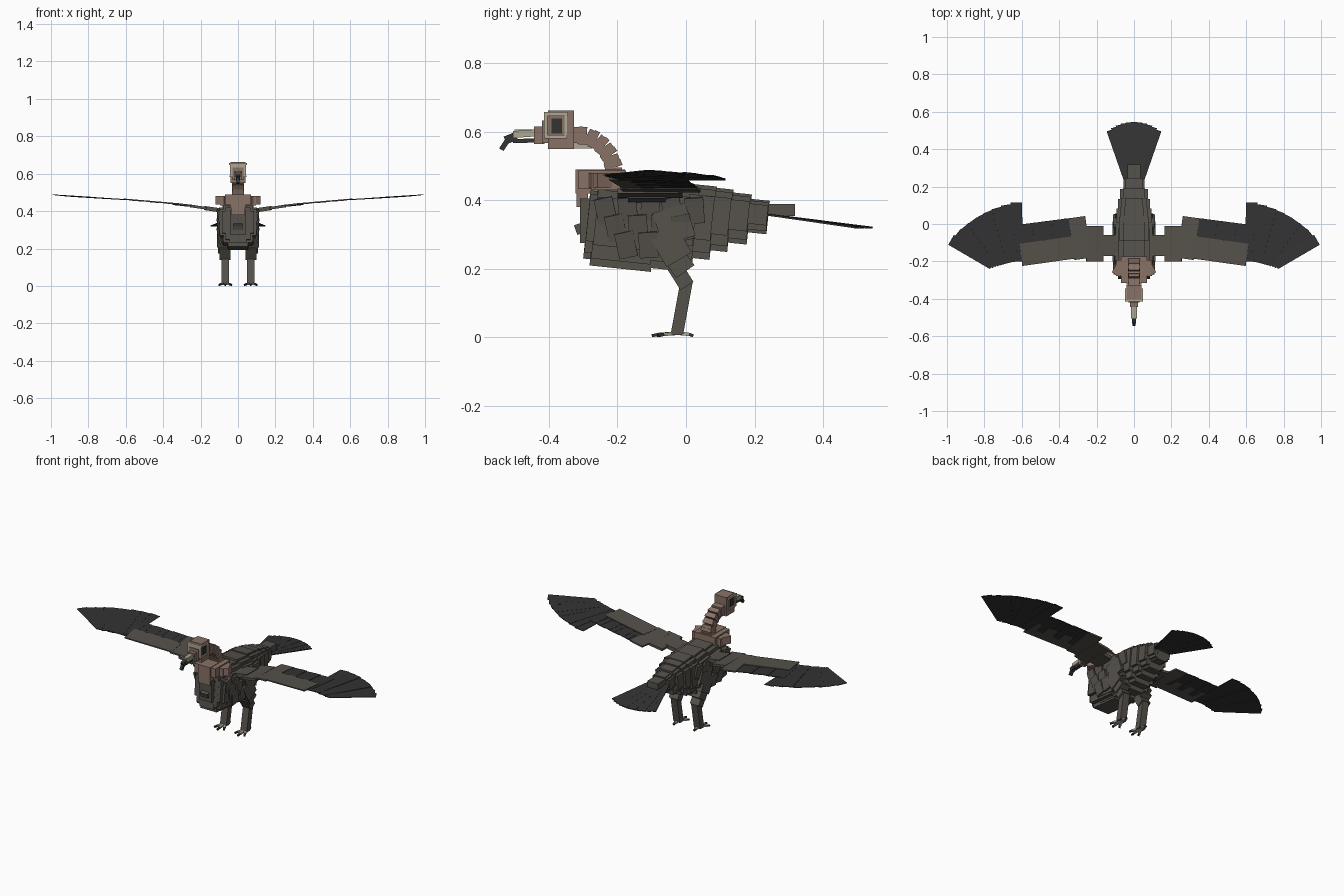
import bpy, bmesh, math
from mathutils import Vector, Matrix

if "Cube" in bpy.data.objects:
    bpy.data.objects.remove(bpy.data.objects["Cube"])


def material(name, rgb):
    m = bpy.data.materials.new(name)
    m.diffuse_color = (*rgb, 1)
    m.use_nodes = True
    m.node_tree.nodes["Principled BSDF"].inputs["Base Color"].default_value = m.diffuse_color
    return m


GREY = material("grey_brown_plumage", (0.092, 0.084, 0.071))
DARK = material("dark_feather", (0.033, 0.033, 0.033))
SKIN = material("brown_skin", (0.25, 0.168, 0.135))
TAN = material("pale_tan", (0.43, 0.39, 0.30))


def box(c, s, rx=0, ry=0, rz=0):
    """Matrix of a box from centre, size and rotation in degrees."""
    r = Matrix.Identity(4)
    for a, ax in ((rx, 'X'), (ry, 'Y'), (rz, 'Z')):
        r = Matrix.Rotation(math.radians(a), 4, ax) @ r
    return Matrix.Translation(c) @ r @ Matrix.Diagonal((*s, 1))


def plank(a, b, width, thick, side=None):
    """Matrix of a box running from a to b; side is the width direction."""
    a, b = Vector(a), Vector(b)
    d = (b - a).normalized()
    s = Vector(side) if side else d.cross(Vector((0, 0, 1)))
    s = (s - d * s.dot(d)).normalized()
    r = Matrix((s, d, s.cross(d))).transposed().to_4x4()
    size = Matrix.Diagonal((width, (b - a).length, thick, 1))
    return Matrix.Translation((a + b) / 2) @ r @ size


def part(name, mat, boxes, mirror=False):
    """One object made of many boxes, optionally mirrored across x."""
    bm = bmesh.new()
    for m in boxes:
        bmesh.ops.create_cube(bm, size=1, matrix=m)
    bmesh.ops.recalc_face_normals(bm, faces=bm.faces)
    me = bpy.data.meshes.new(name)
    bm.to_mesh(me)
    bm.free()
    me.materials.append(mat)
    ob = bpy.data.objects.new(name, me)
    bpy.context.collection.objects.link(ob)
    if mirror:
        ob.modifiers.new("Mirror", 'MIRROR').use_mirror_merge = False
    return ob


def lerp(a, b, t):
    return a + (b - a) * t


# Body: overlapping tilted slabs (y start, y end, bottom, top, half width)
slabs = [(-0.29, -0.2, 0.225, 0.425, 0.085), (-0.27, -0.09, 0.20, 0.435, 0.098),
         (-0.21, -0.03, 0.205, 0.445, 0.102), (-0.1, 0.03, 0.212, 0.447, 0.1),
         (0.0, 0.08, 0.23, 0.445, 0.094), (0.05, 0.13, 0.253, 0.436, 0.086),
         (0.1, 0.185, 0.275, 0.422, 0.074), (0.16, 0.24, 0.305, 0.403, 0.056)]
body = []
for y0, y1, b, t, w in slabs:
    y, z, l, h = (y0 + y1) / 2, (b + t) / 2, y1 - y0, t - b
    body += [box((0, y, z), (w * 1.1, l, h), -6),
             box((0, y, z + h * 0.02), (w * 1.6, l * 0.97, h * 0.86), -6),
             box((0, y, z + h * 0.06), (w * 2, l * 0.94, h * 0.6), -6)]
part("body", GREY, body)
part("breast", GREY, [box((0, -0.295, 0.34), (0.085, 0.03, 0.13)),
                      box((0, -0.308, 0.318), (0.05, 0.03, 0.03), 20)])
part("rump", GREY, [box((0, 0.26, 0.372), (0.07, 0.115, 0.036))])

# Overlapping flank feathers
flank = []
for r in range(3):
    for i in range(5 - r):
        flank.append(box((0.1 + 0.004 * (i % 2), -0.235 + 0.065 * i + 0.03 * r, 0.37 - 0.05 * r),
                         (0.012, 0.055, 0.075), 12 - 8 * (i % 3), 8))
part("flank_feathers", GREY, flank, True)

# Tail fan
tail = []
for i in range(-5, 6):
    a = math.radians(i * 4.6)
    L = 0.335 - 0.0008 * i * i
    p = Vector((0.006 * i, 0.21, 0.362 + 0.0006 * (i % 2)))
    tail.append(plank(p, p + Vector((math.sin(a) * L * 0.82, math.cos(a) * L, -0.042)), 0.032, 0.005))
part("tail_fan", DARK, tail)

# Ruff around the neck base
part("ruff", SKIN, [box((0, -0.235, 0.455), (0.19, 0.085, 0.05), 0),
                    box((0, -0.245, 0.46), (0.14, 0.14, 0.055)),
                    box((0, -0.25, 0.455), (0.08, 0.145, 0.07)),
                    box((0, -0.303, 0.425), (0.075, 0.034, 0.09)),
                    box((0.08, -0.24, 0.458), (0.05, 0.07, 0.045), 0, 0, 30),
                    box((-0.08, -0.24, 0.458), (0.05, 0.07, 0.045), 0, 0, -30)])

# Curved neck of short blocks
path = [Vector(p) for p in ((0, -0.208, 0.455), (0, -0.21, 0.495), (0, -0.222, 0.53),
                            (0, -0.24, 0.556), (0, -0.262, 0.575), (0, -0.29, 0.588), (0, -0.34, 0.592))]
neck = []
for a, b in zip(path, path[1:]):
    m = (a + b) / 2
    neck += [plank(a, m, 0.066, 0.052, (1, 0, 0)), plank(m, b, 0.06, 0.047, (1, 0, 0))]
part("neck", SKIN, neck)
part("throat", TAN, [box((0, -0.3, 0.564), (0.045, 0.055, 0.024))])

# Head, brow frame and eyes
part("head", SKIN, [box((0, -0.365, 0.606), (0.078, 0.076, 0.112)),
                    box((0, -0.405, 0.6), (0.06, 0.03, 0.065)),
                    box((0, -0.428, 0.59), (0.042, 0.03, 0.05))])
part("brow", TAN, [box((0, -0.38, 0.652), (0.094, 0.07, 0.012)),
                   box((0, -0.38, 0.586), (0.09, 0.066, 0.01)),
                   box((0, -0.41, 0.618), (0.088, 0.01, 0.065)),
                   box((0, -0.351, 0.618), (0.086, 0.008, 0.065))])
part("eye", DARK, [box((0.04, -0.377, 0.617), (0.006, 0.03, 0.045))], True)
part("eye_rim", SKIN, [box((0, -0.38, 0.618), (0.074, 0.055, 0.06))])

# Beak
part("beak", TAN, [plank((0, -0.41, 0.599), (0, -0.505, 0.592), 0.032, 0.02, (1, 0, 0)),
                   box((0, -0.47, 0.597), (0.022, 0.06, 0.02))])
part("beak_hook", DARK, [plank((0, -0.495, 0.588), (0, -0.528, 0.575), 0.022, 0.024, (1, 0, 0)),
                         plank((0, -0.52, 0.577), (0, -0.539, 0.548), 0.017, 0.015, (1, 0, 0)),
                         plank((0, -0.435, 0.575), (0, -0.505, 0.573), 0.02, 0.012, (1, 0, 0))])

# Legs
part("thigh", GREY, [box((0.09, -0.035, 0.33), (0.045, 0.1, 0.1), 18),
                     box((0.085, -0.045, 0.27), (0.055, 0.085, 0.1), 30),
                     box((0.076, -0.025, 0.225), (0.06, 0.065, 0.08), 35),
                     plank((0.07, -0.035, 0.21), (0.07, 0.003, 0.15), 0.058, 0.045, (1, 0, 0))], True)
part("shin", GREY, [plank((0.068, 0.002, 0.165), (0.068, -0.026, 0.012), 0.042, 0.036, (1, 0, 0))], True)
toes, claws = [], []
for dx, dy in ((-0.024, -0.042), (0, -0.055), (0.024, -0.042), (0, 0.034)):
    a, d = Vector((0.068, -0.025, 0.012)), Vector((dx, dy, -0.003))
    toes.append(plank(a, a + d, 0.014, 0.01))
    claws.append(plank(a + d * 0.95, a + d * 1.36 + Vector((0, 0, -0.003)), 0.01, 0.009))
part("toes", TAN, toes, True)
part("claws", DARK, claws, True)
part("ankle", GREY, [box((0.068, -0.027, 0.014), (0.04, 0.03, 0.014))], True)


def wing_z(x):
    pts = ((0, 0.39), (0.1, 0.405), (0.3, 0.434), (0.6, 0.46), (1.0, 0.485))
    for (x0, z0), (x1, z1) in zip(pts, pts[1:]):
        if x <= x1 or x1 == 1.0:
            return lerp(z0, z1, (x - x0) / (x1 - x0))


def feathers(n, root0, root1, tip0, tip1, width, bulge=0):
    """Row of flat feathers from a root line to a (bulging) tip line."""
    out = []
    for i in range(n):
        t = i / (n - 1)
        r, p = [Vector((lerp(a[0], b[0], t), lerp(a[1], b[1], t), 0))
                for a, b in ((root0, root1), (tip0, tip1))]
        p += Vector((0.6, 0.8, 0)) * bulge * 4 * t * (1 - t)
        r.z, p.z = [wing_z(q.x) + 0.0012 * (i % 3) for q in (r, p)]
        d = (p - r).normalized()
        out.append(plank(r, p, width, 0.003, Vector((d.y, -d.x, (wing_z(r.x + 0.05) - wing_z(r.x)) / 0.05))))
    return out


def panel(x0, x1, y0, y1, thick, sweep=0, lift=0):
    """Flat wing section following the upward slope of the wing."""
    y = (y0 + y1) / 2
    return plank((x0, y, wing_z(x0) + lift), (x1, y + sweep, wing_z(x1) + lift),
                 y1 - y0, thick, (0, 1, 0))


# Wings: arm panels, coverts, secondaries and fanned primaries
part("wing_arm", GREY, [panel(0.04, 0.18, -0.17, -0.06, 0.022),
                        panel(0.165, 0.255, -0.2, -0.01, 0.014),
                        box((0.29, -0.075, wing_z(0.29)), (0.09, 0.225, 0.009), 0, -6, -8)], True)
part("wing_coverts", GREY, [panel(0.32, 0.605, -0.185, -0.065, 0.007, -0.04, 0.003)], True)
part("secondary_feathers", DARK,
     feathers(9, (0.34, -0.13), (0.6, -0.17), (0.355, 0.03), (0.625, -0.005), 0.046), True)
part("primary_feathers", DARK,
     feathers(9, (0.62, -0.2), (0.755, -0.215), (0.63, 0.115), (0.978, -0.085), 0.06, 0.035), True)
